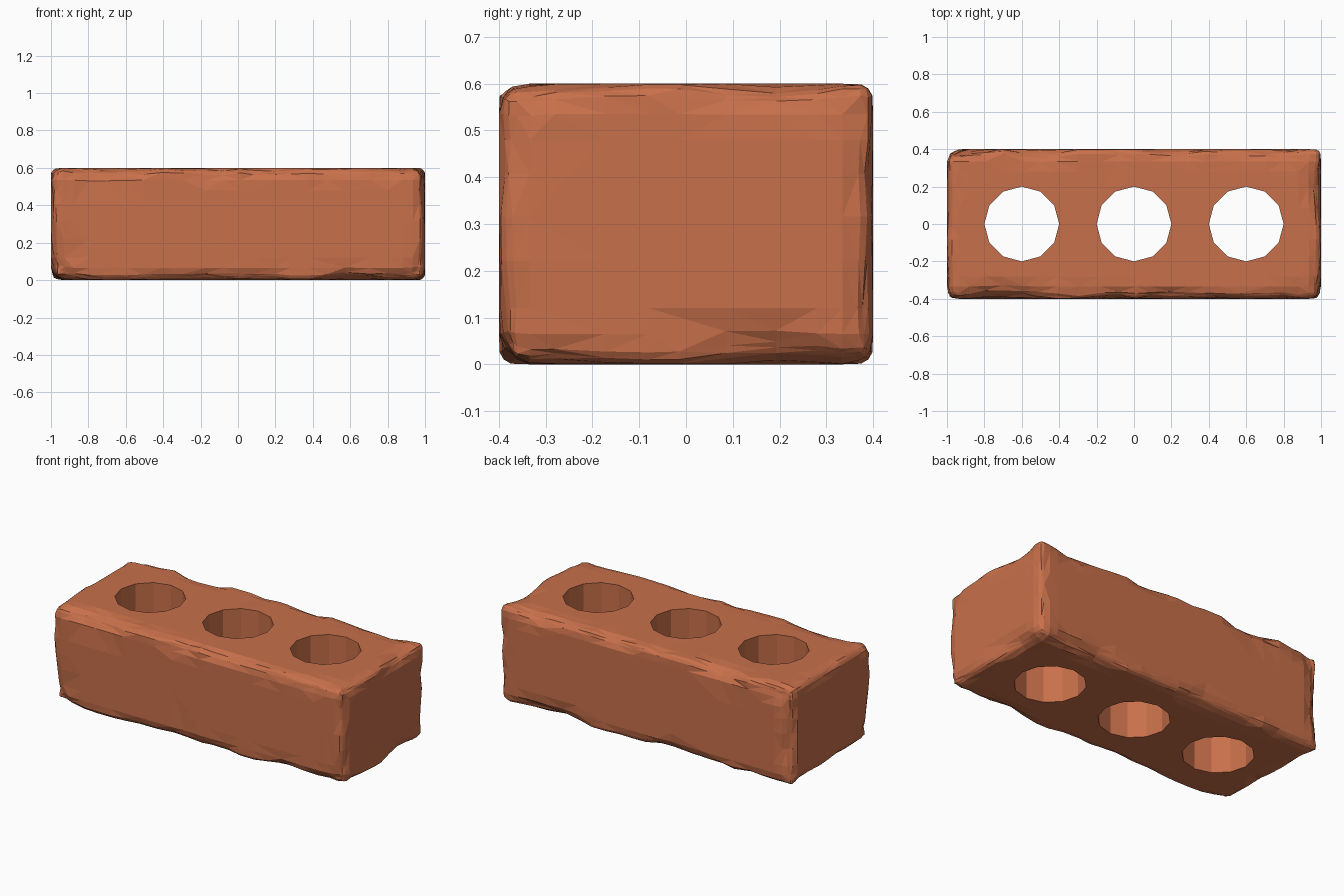
import bpy, bmesh, math, random
from mathutils import Vector, noise

if "Cube" in bpy.data.objects:
    bpy.data.objects.remove(bpy.data.objects["Cube"])

random.seed(4)
HALF = Vector((1.0, 0.4, 0.3))

# Brick block: box cut into strips, denser near its edges
bm = bmesh.new()
bmesh.ops.create_cube(bm, size=2)
bmesh.ops.scale(bm, vec=HALF, verts=bm.verts)
for axis in range(3):
    h = HALF[axis]
    cuts = [s * (h - d) for s in (-1, 1) for d in (0.025, 0.065, 0.12)]
    n = round((2 * h - 0.24) / 0.1)
    step = (2 * h - 0.24) / n
    cuts += [-h + 0.12 + step * (i + random.uniform(-0.25, 0.25)) for i in range(1, n)]
    normal = Vector((0, 0, 0))
    normal[axis] = 1
    for c in cuts:
        bmesh.ops.bisect_plane(bm, geom=bm.verts[:] + bm.edges[:] + bm.faces[:],
                               plane_co=normal * c, plane_no=normal)

# Worn edges: round each edge by a radius that wanders along the brick
for v in bm.verts:
    p = v.co.copy()
    wear = noise.noise(p * 4 + Vector((3.1, 7.7, 1.3))) + 0.5 * noise.noise(p * 11)
    r = min(0.13, max(0.035, 0.075 + 0.08 * wear))
    inner = Vector([max(-(h - r), min(h - r, c)) for c, h in zip(p, HALF)])
    d = p - inner
    if d.length > r:
        p = inner + d.normalized() * r
    v.co = p + Vector((0, 0, HALF.z))
bmesh.ops.dissolve_limit(bm, angle_limit=0.01, verts=bm.verts, edges=bm.edges)
bmesh.ops.triangulate(bm, faces=bm.faces)
bmesh.ops.recalc_face_normals(bm, faces=bm.faces)

mesh = bpy.data.meshes.new("brick")
bm.to_mesh(mesh)
bm.free()
brick = bpy.data.objects.new("brick", mesh)
bpy.context.collection.objects.link(brick)

clay = bpy.data.materials.new("clay")
clay.diffuse_color = (0.577, 0.162, 0.07, 1)
clay.use_nodes = True
clay.node_tree.nodes["Principled BSDF"].inputs["Base Color"].default_value = clay.diffuse_color
mesh.materials.append(clay)

# Three twelve-sided through holes
bpy.context.view_layer.objects.active = brick
for x in (-0.6, 0, 0.6):
    bpy.ops.mesh.primitive_cylinder_add(vertices=12, radius=0.2, depth=1, location=(x, 0, 0.3))
    cutter = bpy.context.object
    cutter.name = "hole_cutter"
    cutter.hide_render = True
    cutter.data.materials.append(clay)
    bpy.context.view_layer.objects.active = brick
    mod = brick.modifiers.new("hole", 'BOOLEAN')
    mod.operation = 'DIFFERENCE'
    mod.solver = 'EXACT'
    mod.object = cutter
    bpy.ops.object.modifier_apply(modifier=mod.name)
    bpy.data.objects.remove(cutter)
